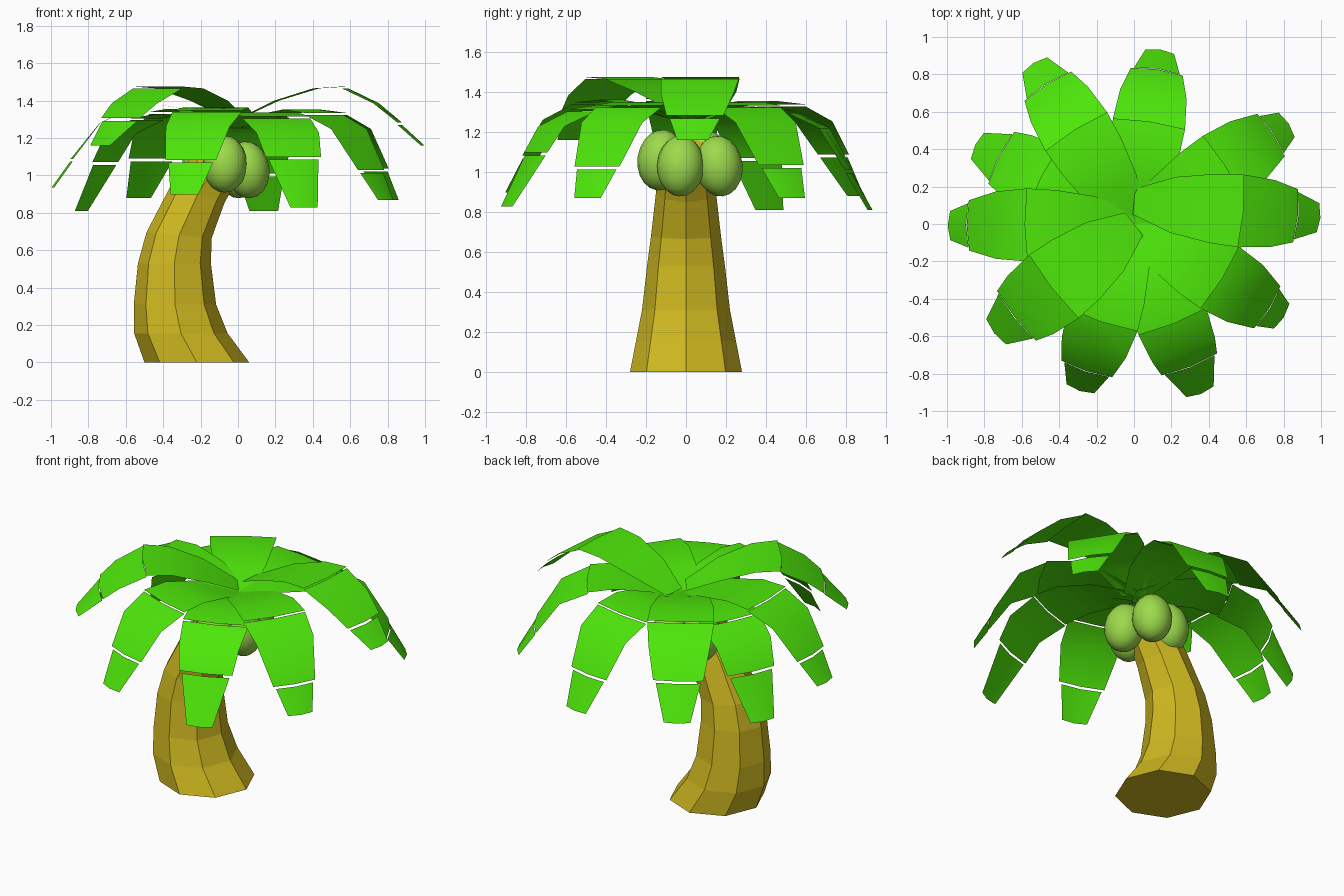
import bpy, bmesh
from math import sin, cos, radians, pi
from mathutils import Matrix, Vector

if "Cube" in bpy.data.objects:
    bpy.data.objects.remove(bpy.data.objects["Cube"], do_unlink=True)


def material(name, rgb):
    m = bpy.data.materials.new(name)
    m.use_nodes = True
    m.diffuse_color = (*rgb, 1)
    bsdf = next(n for n in m.node_tree.nodes if n.type == "BSDF_PRINCIPLED")
    bsdf.inputs["Base Color"].default_value = (*rgb, 1)
    bsdf.inputs["Roughness"].default_value = 0.8
    return m


def make_object(name, bm, mat, smooth):
    for f in bm.faces:
        f.smooth = smooth
    mesh = bpy.data.meshes.new(name)
    bm.to_mesh(mesh)
    bm.free()
    mesh.materials.append(mat)
    ob = bpy.data.objects.new(name, mesh)
    bpy.context.collection.objects.link(ob)
    return ob


leaf_green = material("leaf green", (0.075, 0.79, 0.003))
bark = material("golden bark", (0.62, 0.48, 0.014))
fruit_green = material("fruit green", (0.33, 0.70, 0.07))

# Trunk: octagonal rings along a leaning curve (x, z, radius, tilt)
RINGS = [(-0.22, 0, 0.28, 0), (-0.305, 0.155, 0.25, 0), (-0.337, 0.31, 0.22, 0),
         (-0.34, 0.53, 0.195, 0), (-0.315, 0.68, 0.175, 5),
         (-0.215, 0.90, 0.15, 20), (-0.12, 1.05, 0.135, 33), (-0.06, 1.13, 0.12, 38)]
bm = bmesh.new()
loops = []
for x, z, r, tilt in RINGS:
    place = Matrix.Translation((x, 0, z)) @ Matrix.Rotation(radians(tilt), 4, "Y")
    loops.append([bm.verts.new(place @ Vector((r * cos(i * pi / 4), r * sin(i * pi / 4), 0)))
                  for i in range(8)])
for lo, hi in zip(loops, loops[1:]):
    for i in range(8):
        j = (i + 1) % 8
        bm.faces.new((lo[i], lo[j], hi[j], hi[i]))
bm.faces.new(loops[0][::-1])
bm.faces.new(loops[-1])
make_object("trunk", bm, bark, False)

# Fruit cluster around the top of the trunk
FRUITS = [(-0.07, -0.125, 1.06), (0.05, -0.027, 1.03), (0.0, 0.165, 1.03), (-0.18, 0.1, 1.06)]
for n, spot in enumerate(FRUITS):
    bm = bmesh.new()
    bmesh.ops.create_uvsphere(bm, u_segments=16, v_segments=10, radius=1)
    lean = Matrix.Rotation(radians(8), 4, (spot[1], -spot[0] - 0.06, 0))
    bmesh.ops.transform(bm, verts=bm.verts, matrix=Matrix.Translation(spot) @ lean
                        @ Matrix.Diagonal((0.118, 0.118, 0.153, 1)))
    make_object(f"fruit_{n + 1}", bm, fruit_green, True)

# Frond sections: (reach, drooping height, raised height, half width)
INNER = [Vector(v) for v in ((0.0, 1.25, 1.30, 0.07), (0.2, 1.305, 1.40, 0.15),
                             (0.4, 1.328, 1.465, 0.185), (0.55, 1.305, 1.475, 0.195))]
SHOULDER = Vector((0.55, 1.295, 1.465, 0.195))
BEND = Vector((0.71, 1.22, 1.385, 0.18))
END = Vector((0.945, 0.81, 1.16, 0.078))


def frond(name, azimuth, scale, lift, joint, width=1, shift=0):
    """Three thin bent pieces; lift blends drooping to raised, joint places the tip seam."""
    bm = bmesh.new()
    turn = Matrix.Translation((0, shift, 0)) @ Matrix.Rotation(radians(azimuth), 4, "Z")
    seam = BEND.lerp(END, joint)
    outer = seam + Vector((-0.003, 0.015, 0.015, 0.016))
    for piece in (INNER, [SHOULDER, BEND, outer], [seam, END]):
        rows = []
        for section in piece:
            reach, low, high, half = section
            z = low + (high - low) * lift
            bulge = 0.013 if reach > 0.5 and section is not BEND else 0
            rows.append([bm.verts.new(turn @ Vector((reach * scale + bulge * (1 - abs(s)),
                                                     s * half * width, z)))
                         for s in (-1, 0, 1)])
        for a, b in zip(rows, rows[1:]):
            for i in range(2):
                bm.faces.new((a[i], b[i], b[i + 1], a[i + 1]))
    make_object(name, bm, leaf_green, True)


FRONDS = [(-5, 1.045, 1, 0.52, 1, 0.12), (33, 1.03, 0.17, 0.6), (81.5, 0.985, 0, 0.55),
          (122, 1.06, 0.2, 0.48), (153.5, 0.99, 0, 0.4), (180.5, 1.04, 0.36, 0.6),
          (218, 0.99, 1, 0.42, 1.1), (252, 0.98, 0.25, 0.53), (-68.5, 1.02, 0.05, 0.36),
          (-32, 0.985, 0.17, 0.62)]
for n, spec in enumerate(FRONDS):
    frond(f"frond_{n + 1}", *spec)
